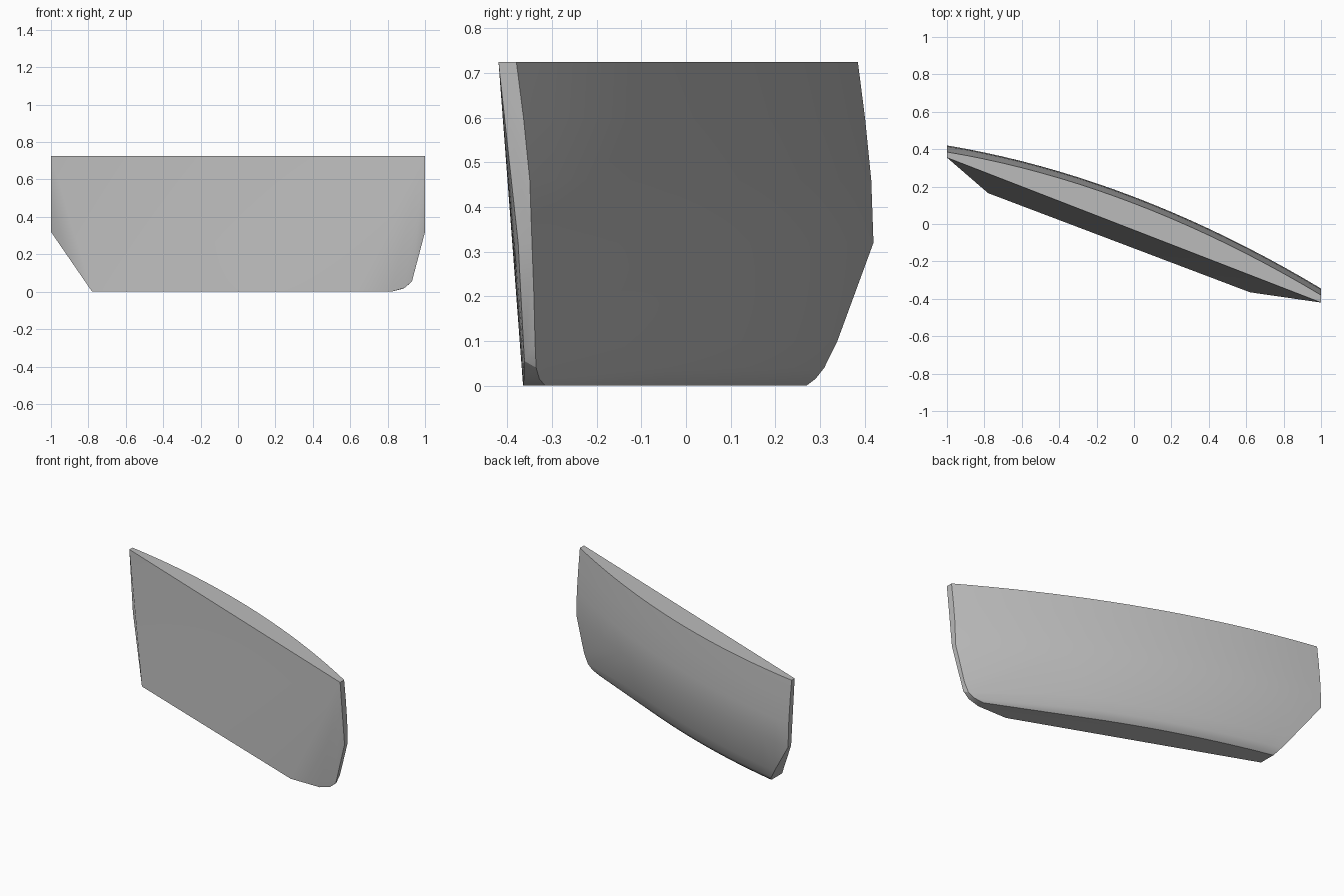
import bpy
import bmesh
import math

cube = bpy.data.objects.get("Cube")
if cube:
    bpy.data.objects.remove(cube, do_unlink=True)

grey = bpy.data.materials.new("plain_grey")
grey.use_nodes = True
colour = (0.5, 0.5, 0.5, 1)
grey.diffuse_color = colour
grey.node_tree.nodes["Principled BSDF"].inputs["Base Color"].default_value = colour

TOP, BELT = 0.725, 0.32


def left_end(z):
    """Slanted cut below the belt on the -x end."""
    return -1 + 0.22 * max(0, BELT - z) / BELT


def right_end(z):
    """Upright end, gentle taper, then a rounded bottom corner on the +x end."""
    if z >= BELT:
        return 1
    if z >= 0.055:
        return 1 - 0.07 * (BELT - z) / 0.265
    return 0.82 + 0.11 * math.sqrt(z / 0.055)


def back_y(x, inset):
    """Bowed back surface, with its tuck easing off towards the +x end."""
    ease = 1 - 1.4 * max(0, x - 0.6)
    return 0.145 - 0.3825 * x - 0.1075 * x * x - inset * ease


# Back surface: height and tuck from the widest belt line
back_profile = [(TOP, 0.035), (0.6, 0.019), (0.46, 0.005), (BELT, 0), (0.2, 0.03),
                (0.1, 0.053), (0.04, 0.074), (0.015, 0.09), (0, 0.108)]
points = []
STEPS = 20
for z, inset in back_profile:
    a, b = left_end(z), right_end(z)
    for i in range(STEPS + 1):
        x = a + (b - a) * i / STEPS
        # Top and belt ends keep their full tuck
        y = back_y(x, inset) if z < BELT else back_y(x, 0) - inset
        points.append((x, y, z))

# Flat front face and the facets at its two ends
points += [(-1, 0.355, TOP), (-1, 0.39, BELT), (-0.78, 0.165, 0),
           (1, -0.42, TOP), (1, -0.376, BELT), (0.93, -0.362, 0.055),
           (0.89, -0.363, 0.02), (0.82, -0.364, 0), (0.62, -0.365, 0)]

# Convex solid wrapped around all the points
bm = bmesh.new()
for p in points:
    bm.verts.new(p)
hull = bmesh.ops.convex_hull(bm, input=bm.verts[:])
loose = [v for v in bm.verts if not v.link_faces]
bmesh.ops.delete(bm, geom=loose, context='VERTS')
bmesh.ops.dissolve_limit(bm, angle_limit=math.radians(0.5), verts=bm.verts[:], edges=bm.edges[:])
bmesh.ops.recalc_face_normals(bm, faces=bm.faces[:])
mesh = bpy.data.meshes.new("curved_panel")
bm.to_mesh(mesh)
bm.free()
mesh.materials.append(grey)

panel = bpy.data.objects.new("curved_panel", mesh)
bpy.context.collection.objects.link(panel)
bpy.ops.object.select_all(action='DESELECT')
panel.select_set(True)
bpy.context.view_layer.objects.active = panel
bpy.ops.object.shade_smooth_by_angle(angle=math.radians(30))
